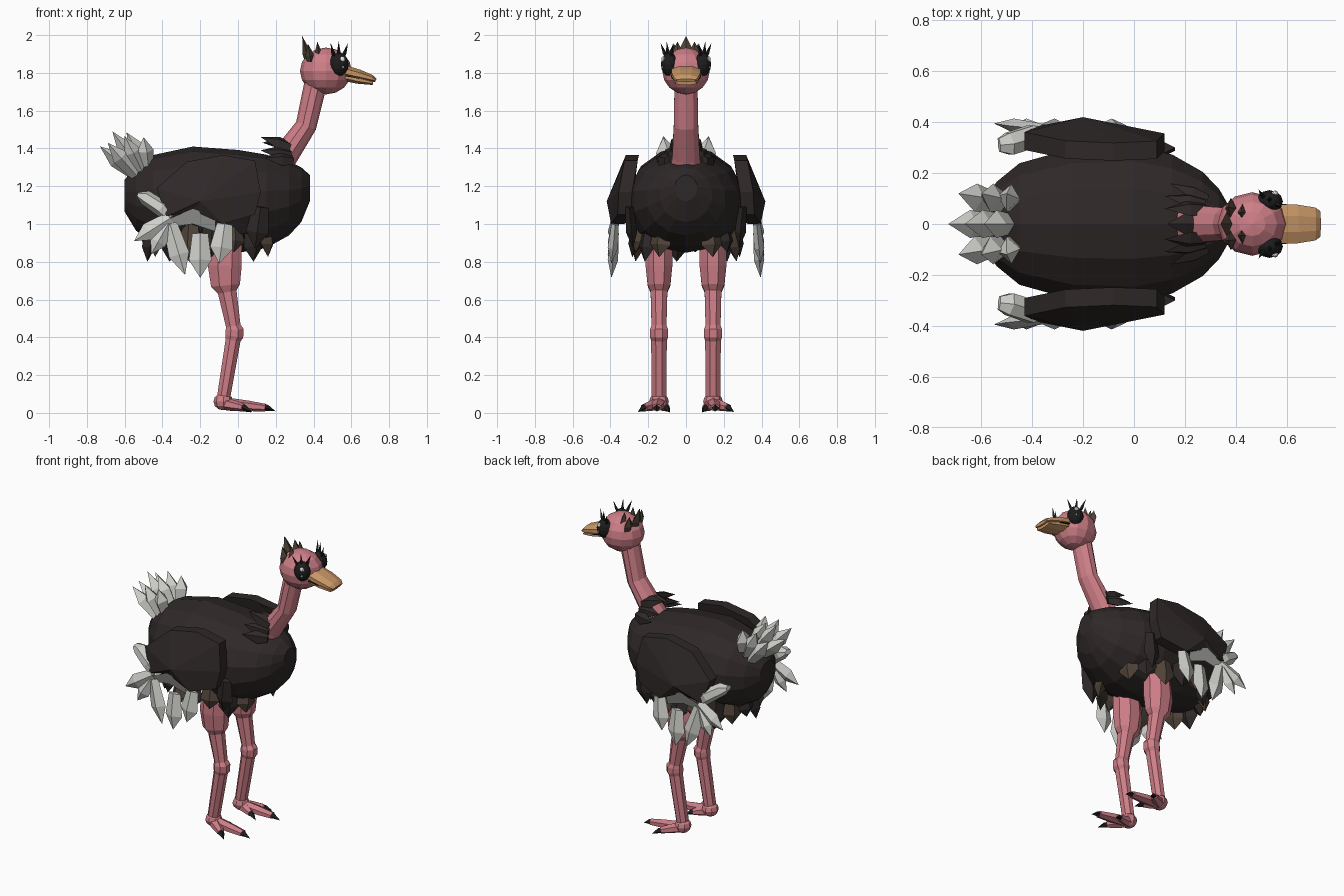
import bpy, bmesh, math
from mathutils import Vector as V

if "Cube" in bpy.data.objects:
    bpy.data.objects.remove(bpy.data.objects["Cube"])


def mat(name, r, g, b):
    m = bpy.data.materials.new(name)
    m.diffuse_color = (r, g, b, 1)
    m.use_nodes = True
    m.node_tree.nodes["Principled BSDF"].inputs["Base Color"].default_value = m.diffuse_color
    return m


PINK = mat("pink_skin", .62, .21, .245)
BLACK = mat("black_plumage", .028, .021, .021)
BROWN = mat("brown_feather", .08, .056, .04)
WHITE = mat("white_feather", .62, .62, .59)
GREY = mat("grey_feather", .36, .36, .35)
TAN = mat("tan_beak", .60, .32, .14)
DARK = mat("glossy_black", .012, .012, .012)
SHINE = mat("eye_shine", .85, .85, .85)


def finish(name, bm, material):
    bmesh.ops.recalc_face_normals(bm, faces=bm.faces)
    me = bpy.data.meshes.new(name)
    bm.to_mesh(me)
    bm.free()
    me.materials.append(material)
    ob = bpy.data.objects.new(name, me)
    bpy.context.collection.objects.link(ob)
    return ob


def loft(name, pts, radii, material, n=8, tangent=None):
    """Tube through pts; radii are (sideways, upright) pairs."""
    bm, rings = bmesh.new(), []
    pts = [V(p) for p in pts]
    for i, (p, (a, b)) in enumerate(zip(pts, radii)):
        t = tangent or (pts[min(i + 1, len(pts) - 1)] - pts[max(i - 1, 0)]).normalized()
        side = (V((0, 1, 0)) - t * t.y).normalized()
        up = t.cross(side)
        rings.append([bm.verts.new(p + side * a * math.cos(k) + up * b * math.sin(k))
                      for k in [2 * math.pi * (j + .5) / n for j in range(n)]])
    for r, q in zip(rings, rings[1:]):
        for j in range(n):
            bm.faces.new((r[j], r[(j + 1) % n], q[(j + 1) % n], q[j]))
    bm.faces.new(rings[0])
    bm.faces.new(rings[-1])
    return finish(name, bm, material)


def feather(name, base, tip, width, thick, normal, material, belly=.6, root=.7):
    """Pointed four-sided blade, widest at the belly fraction."""
    bm = bmesh.new()
    base, tip = V(base), V(tip)
    d = tip - base
    side = d.cross(V(normal)).normalized()
    up = side.cross(d).normalized()
    rings = []
    for t, k in ((0, root), (belly, 1)):
        c = base + d * t
        rings.append([bm.verts.new(c + o * k) for o in
                      (side * width / 2, up * thick / 2, -side * width / 2, -up * thick / 2)])
    end = bm.verts.new(tip)
    for j in range(4):
        k = (j + 1) % 4
        bm.faces.new((rings[0][j], rings[0][k], rings[1][k], rings[1][j]))
        bm.faces.new((rings[1][j], rings[1][k], end))
    bm.faces.new(rings[0])
    return finish(name, bm, material)


def ball(name, loc, scale, material, seg=12, rings=8):
    bm = bmesh.new()
    bmesh.ops.create_uvsphere(bm, u_segments=seg, v_segments=rings, radius=1)
    bmesh.ops.scale(bm, vec=scale, verts=bm.verts)
    bmesh.ops.translate(bm, vec=loc, verts=bm.verts)
    return finish(name, bm, material)


# Body
body = [(-.60, 1.15, .08, .085), (-.54, 1.135, .17, .17), (-.45, 1.135, .245, .23),
        (-.24, 1.135, .305, .275), (0, 1.12, .315, .272), (.15, 1.12, .28, .247),
        (.27, 1.135, .21, .195), (.335, 1.155, .14, .145), (.38, 1.19, .06, .07)]
loft("body", [(x, 0, z) for x, z, _, _ in body], [(a, b) for _, _, a, b in body],
     BLACK, 14, V((1, 0, 0)))

# Neck and head
loft("neck", [(.20, 0, 1.28), (.25, 0, 1.36), (.36, 0, 1.52), (.41, 0, 1.74)],
     [(.09, .078), (.077, .068), (.068, .056), (.064, .06)], PINK, 10)
ball("head", (.465, 0, 1.81), (.137, .125, .124), PINK, 12, 8)

# Beak
loft("upper_beak", [(.55, 0, 1.812), (.64, 0, 1.79), (.71, 0, 1.77), (.73, 0, 1.76)],
     [(.084, .036), (.082, .03), (.07, .02), (.055, .01)], TAN)
loft("lower_beak", [(.54, 0, 1.787), (.64, 0, 1.763), (.715, 0, 1.747)],
     [(.074, .028), (.074, .023), (.06, .012)], TAN)
loft("mouth_line", [(.57, 0, 1.785), (.64, 0, 1.770)], [(.086, .006), (.081, .003)], DARK)

# Crest on the head
for bx, y, tx, ty, tz, w in ((.375, 0, .34, 0, 1.995, .09), (.385, .06, .37, .065, 1.955, .08),
                             (.43, .045, .42, .045, 1.965, .07)):
    for s in ((1, -1) if y else (1,)):
        feather("crest_feather", (bx, s * y, 1.86), (tx, s * ty, tz), w, .045,
                (1, 0, .3), BROWN, .35, .9)

# Ruff at the base of the neck
for bx, by, bz, tx, ty, tz in ((.25, 0, 1.43, .13, 0, 1.43), (.28, .06, 1.41, .12, .06, 1.46),
                               (.28, .08, 1.37, .12, .11, 1.39), (.29, .10, 1.34, .14, .16, 1.35)):
    for s in ((1, -1) if by else (1,)):
        feather("ruff_feather", (bx, s * by, bz), (tx, s * ty, tz), .085, .05,
                (0, s * by * 10, .6), BLACK, .4)

# Tail plume
tail = {0: ((-.73, 1.41), (-.665, 1.49), (-.59, 1.485)),
        1: ((-.69, 1.43), (-.60, 1.465), (-.50, 1.46))}
for s in (-1, 0, 1):
    for k, (x, z) in enumerate(tail[abs(s)]):
        feather("tail_feather", (-.54 + .03 * k, s * .085, 1.26 + .02 * k), (x, s * .12, z),
                .11, .09, (1, 0, .9), WHITE, .55)

# Ragged skirt under the body, open at the chest
count = 18
for i in range(count):
    a = 2 * math.pi * (i + .5) / count
    c, s = math.cos(a), math.sin(a)
    if c > .95:
        continue
    feather("skirt_feather", (-.14 + .33 * c, .25 * s, 1.0),
            (-.14 + .345 * c, .285 * s, .80 + .025 * (i % 3)), .125, .07, (c, s, 0),
            BROWN if min(i, count - 1 - i) % 2 else BLACK, .62)

wing_outline = [(-.43, 1.19), (-.27, 1.33), (-.08, 1.365), (.09, 1.335), (.12, 1.17),
                (.09, 1.05), (-.08, 1.0), (-.24, 1.07), (-.38, 1.04)]
# Wing plumes: base x, z, tip x, z, width
plumes = [(-.36, 1.03, -.55, .91, .10), (-.37, 1.0, -.46, .84, .09),
          (-.36, 1.0, -.28, .73, .11), (-.20, .95, -.20, .715, .12),
          (-.07, 1.0, -.10, .79, .12)]

for s, label in ((1, "left"), (-1, "right")):
    # Wing slab with a raised outer face
    bm = bmesh.new()
    rim = [min(.32 + .24 * (1.36 - z), .42 - .2 * abs(x + .2)) for x, z in wing_outline]
    outer = [bm.verts.new((x, s * y, z)) for (x, z), y in zip(wing_outline, rim)]
    inner = [bm.verts.new((x, s * (y - .07), z)) for (x, z), y in zip(wing_outline, rim)]
    peak = bm.verts.new((-.2, s * .42, 1.12))
    n = len(outer)
    for j in range(n):
        k = (j + 1) % n
        bm.faces.new((outer[j], outer[k], peak))
        bm.faces.new((outer[j], outer[k], inner[k], inner[j]))
    bm.faces.new(inner)
    finish(label + "_wing", bm, BLACK)

    # Wing plumes
    for bx, bz, tx, tz, w in plumes:
        feather(label + "_wing_plume", (bx, s * .375, bz), (tx, s * .395, tz), w, .055,
                (0, 1, 0), WHITE)
    # Blunt plume along the rear edge of the wing
    loft(label + "_rear_plume", [(-.36, s * .35, 1.03), (-.40, s * .345, 1.08),
                                 (-.49, s * .315, 1.14), (-.53, s * .31, 1.155)],
         [(.03, .03), (.05, .045), (.05, .04), (.03, .015)], WHITE, 6)
    feather(label + "_wing_front_feather", (.12, s * .30, 1.09), (.09, s * .28, .87), .12, .06,
            (0, 1, 0), BLACK)
    # Grey underlayer below the wing
    bm = bmesh.new()
    bm.faces.new([bm.verts.new((x, s * (.40 - .3 * (1.08 - z)), z)) for x, z in
                  ((-.38, .98), (-.36, 1.03), (-.24, 1.08), (-.12, 1.04), (-.12, .96),
                   (-.24, 1.0))])
    finish(label + "_wing_lining", bm, GREY)

    # Leg
    y = .143 * s
    leg = [(-.05, .98, .065, .08), (-.065, .86, .076, .092), (-.07, .78, .077, .097),
           (-.066, .675, .065, .083), (-.057, .64, .048, .054), (-.025, .46, .043, .042),
           (-.018, .44, .052, .052), (-.02, .405, .052, .052), (-.026, .385, .045, .043),
           (-.075, .09, .042, .038)]
    loft(label + "_leg", [(x, y, z) for x, z, _, _ in leg], [(a, b) for _, _, a, b in leg], PINK)
    ball(label + "_ankle", (-.078, y, .06), (.052, .052, .046), PINK, 8, 6)

    # Toes and claws
    for name, tx, ty, w in (("middle", .145, .155, .036), ("outer", .03, .222, .03),
                            ("inner", .02, .105, .027)):
        end = V((tx, s * ty, .028))
        root = V((-.08, y, .05))
        loft(label + "_" + name + "_toe", [root, root.lerp(end, .6), end],
             [(.04, .034), (w, .028), (w * .75, .02)], PINK, 6)
        out = (end - root).normalized()
        feather(label + "_" + name + "_claw", end - out * .012 + V((0, 0, .004)),
                end + out * .055 - V((0, 0, .014)), .04, .036, (0, 0, 1), DARK, .3)

    # Eye with highlights and lashes
    ball(label + "_eye", (.533, s * .088, 1.845), (.052, .045, .062), DARK, 12, 8)
    ball(label + "_eye_highlight", (.553, s * .120, 1.872), (.015, .011, .015), SHINE, 8, 6)
    ball(label + "_eye_glint", (.556, s * .126, 1.83), (.007, .006, .007), SHINE, 6, 4)
    for bx, by, tx, ty, tz in ((.507, .108, .49, .135, 1.958), (.533, .094, .533, .103, 1.968),
                               (.56, .078, .582, .068, 1.957)):
        feather(label + "_eyelash", (bx, s * by, 1.892), (tx, s * ty, tz), .02, .02,
                (0, 1, 0), DARK, .2, .9)
